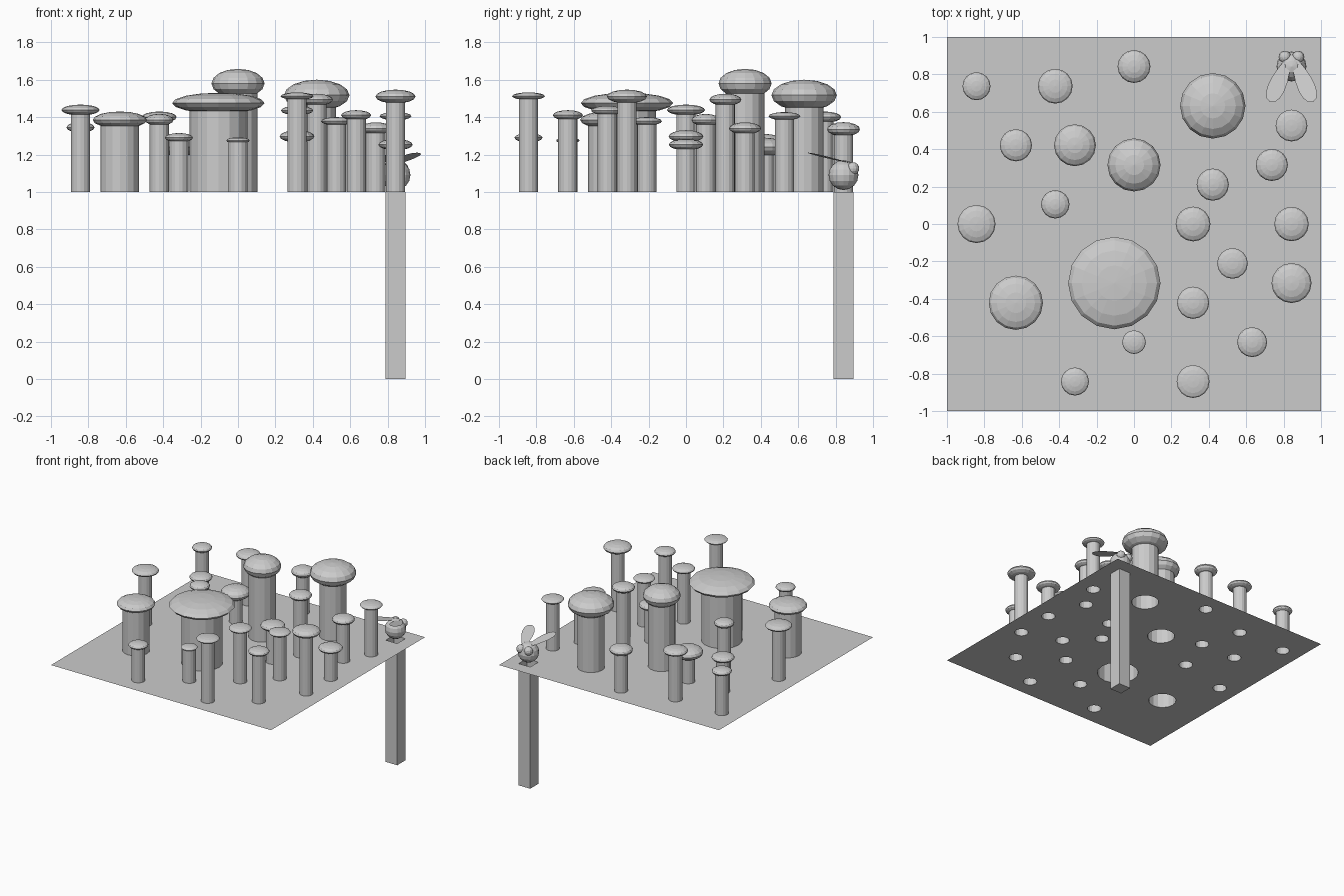
import bpy, bmesh, math
from mathutils import Vector, Matrix

if "Cube" in bpy.data.objects:
    bpy.data.objects.remove(bpy.data.objects["Cube"])

G = 2 / 19          # layout grid step
GROUND = 1.0

grey = bpy.data.materials.new("plain grey")
grey.diffuse_color = (0.6, 0.6, 0.6, 1)
grey.use_nodes = True
grey.node_tree.nodes["Principled BSDF"].inputs["Base Color"].default_value = grey.diffuse_color


def finish(bm, name):
    me = bpy.data.meshes.new(name)
    bm.to_mesh(me)
    bm.free()
    ob = bpy.data.objects.new(name, me)
    me.materials.append(grey)
    bpy.context.collection.objects.link(ob)
    return ob


def ring(bm, cx, cy, z, r, n, turn=0.0):
    return [bm.verts.new((cx + r * math.cos(turn + 2 * math.pi * k / n),
                          cy + r * math.sin(turn + 2 * math.pi * k / n), z)) for k in range(n)]


def tube(bm, low, high):
    n = len(low)
    for k in range(n):
        bm.faces.new((low[k], low[(k + 1) % n], high[(k + 1) % n], high[k]))


def ball(bm, centre, rx, rz, u=16, v=8):
    m = Matrix.Translation(centre) @ Matrix.Diagonal((rx, rx, rz, 1))
    bmesh.ops.create_uvsphere(bm, u_segments=u, v_segments=v, radius=1, matrix=m)


# column, row, cap radius, rim height, cap top, stem radius in half grid steps
MUSHROOMS = [
    (-8, 7, .075, 1.345, 1.373, 1), (-4, 7, .093, 1.40, 1.43, 1), (0, 8, .088, 1.335, 1.373, 1),
    (4, 6, .175, 1.517, 1.60, 2), (8, 5, .085, 1.405, 1.427, 1), (7, 3, .086, 1.34, 1.372, 1),
    (4, 2, .086, 1.493, 1.525, 1), (0, 3, .142, 1.58, 1.658, 2), (-3, 4, .112, 1.24, 1.29, 1),
    (-6, 4, .086, 1.28, 1.31, 1), (-4, 1, .076, 1.385, 1.417, 1), (-8, 0, .102, 1.438, 1.467, 1),
    (3, 0, .093, 1.297, 1.33, 1), (8, 0, .092, 1.253, 1.283, 1), (5, -2, .082, 1.378, 1.40, 1),
    (8, -3, .107, 1.51, 1.547, 1), (3, -4, .086, 1.435, 1.46, 1), (-1, -3, .247, 1.475, 1.53, 3),
    (-6, -4, .145, 1.385, 1.43, 2), (6, -6, .08, 1.41, 1.437, 1), (0, -6, .063, 1.275, 1.292, 1),
    (-3, -8, .075, 1.29, 1.315, 1), (3, -8, .088, 1.512, 1.532, 1),
]

# mushrooms: open stem plus squashed ball cap
for i, j, cap_r, rim, top, s in MUSHROOMS:
    x, y, r = i * G, j * G, s * G / 2 * 0.98
    bm = bmesh.new()
    tube(bm, ring(bm, x, y, GROUND, r, 16), ring(bm, x, y, rim, r, 16))
    finish(bm, "mushroom_stem")
    bm = bmesh.new()
    ball(bm, (x, y, rim), cap_r, top - rim)
    finish(bm, "mushroom_cap")

# ground sheet with an opening under every stem and over the post
BX = BY = 8 * G
POST_R = G / 2 * math.sqrt(2)
bm = bmesh.new()
loops = [ring(bm, 0, 0, GROUND, math.sqrt(2), 4, math.pi / 4),
         ring(bm, BX, BY, GROUND, POST_R, 4, math.pi / 4)]
loops += [ring(bm, m[0] * G, m[1] * G, GROUND, m[5] * G / 2 * 0.98, 16) for m in MUSHROOMS]
edges = [bm.edges.new((lp[k], lp[(k + 1) % len(lp)])) for lp in loops for k in range(len(lp))]
bmesh.ops.triangle_fill(bm, use_beauty=True, edges=edges, normal=(0, 0, 1))
for f in bm.faces:
    f.normal_update()
    if f.normal.z < 0:
        f.normal_flip()
finish(bm, "ground_sheet")

# hollow square post below the insect
bm = bmesh.new()
low = ring(bm, BX, BY, 0, POST_R, 4, math.pi / 4)
tube(bm, low, ring(bm, BX, BY, GROUND, POST_R, 4, math.pi / 4))
bm.faces.new(low[::-1])
finish(bm, "post")

# insect body and eyes
bm = bmesh.new()
ball(bm, (BX, BY, 1.09), .08, .08)
finish(bm, "insect_body")
for side in (-1, 1):
    bm = bmesh.new()
    ball(bm, (BX + side * .035, BY + .05, 1.125), .034, .034, 12, 8)
    finish(bm, "insect_eye")

# teardrop wings, rising toward the tips
for side in (-1, 1):
    bm = bmesh.new()
    root = Vector((BX + side * .01, BY + .05, 1.15))
    along = Vector((side * .105, -.24, .06))
    across = Vector((.24, side * .105, 0)).normalized()
    outline = []
    for k in range(16):
        a = 2 * math.pi * k / 16
        t = (1 - math.cos(a)) / 2
        w = .062 * math.sin(a) * (.4 + .6 * t)
        outline.append(bm.verts.new(root + along * t + across * w))
    f = bm.faces.new(outline)
    f.normal_update()
    if f.normal.z < 0:
        f.normal_flip()
    finish(bm, "insect_wing")
